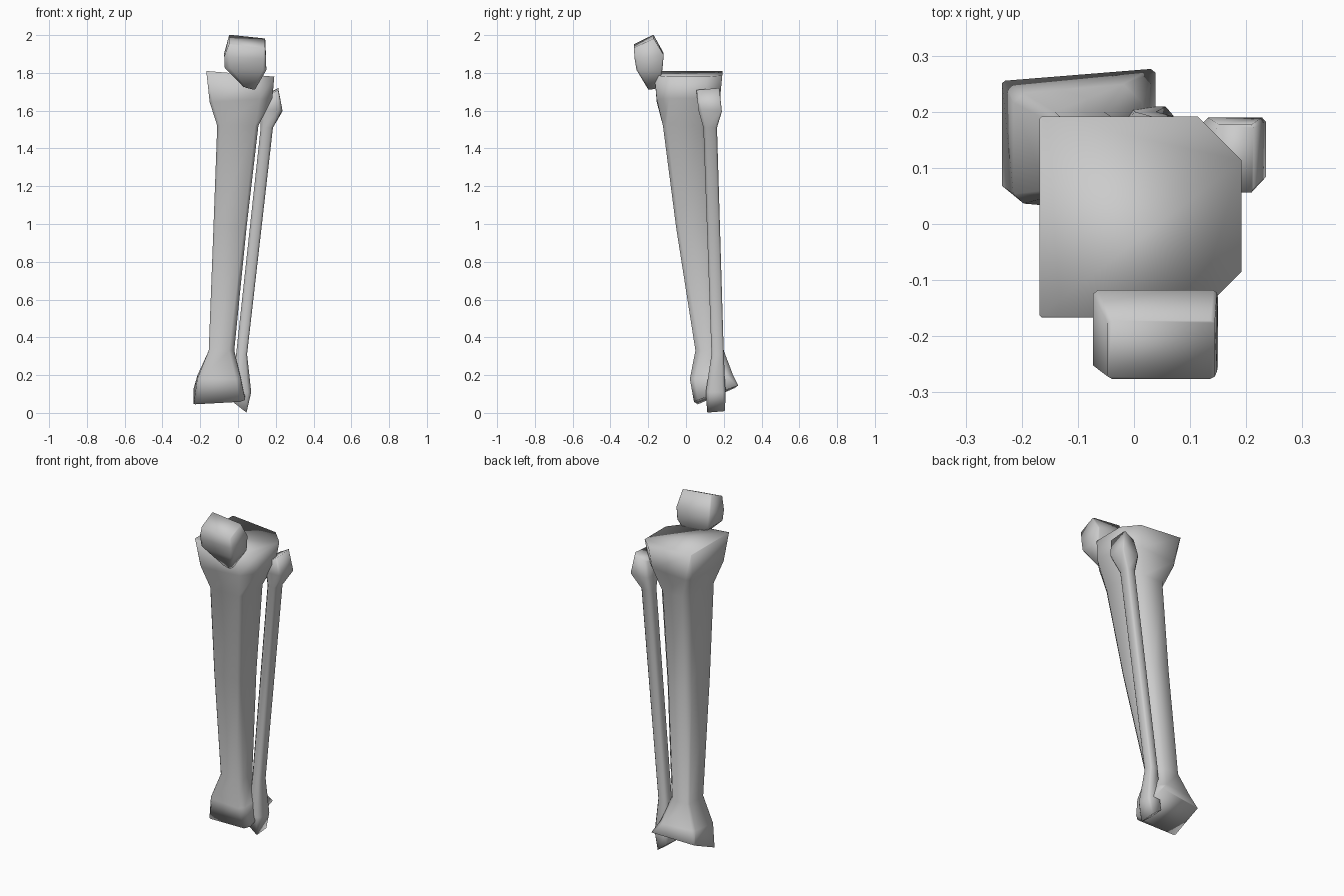
import bpy, bmesh, math


def ring_points(z, x0, x1, y0, y1, cuts, sx=0, sy=0, flare=0):
    """Rectangle with chamfered corners. cuts = chamfer share of the front-left,
    front-right, back-right, back-left corners; sx / sy = rise in z across the
    width / depth; flare = extra depth gained from left to right."""
    w, d = x1 - x0, y1 - y0
    fl, fr, br, bl = cuts
    unit = [(fl, 0), (1 - fr, 0), (1, fr), (1, 1 - br),
            (1 - br, 1), (bl, 1), (0, 1 - bl), (0, fl)]
    return [(x0 + u * w,
             y0 + v * d + flare * (u - 1) * (2 * v - 1),
             z + sx * (u - 0.5) + sy * (v - 0.5)) for u, v in unit]


def loft(name, rings):
    """Skin a bone through its rings, bottom to top, with closed ends."""
    bm = bmesh.new()
    loops = [[bm.verts.new(p) for p in ring_points(*r)] for r in rings]
    for a, b in zip(loops, loops[1:]):
        for i in range(8):
            j = (i + 1) % 8
            bm.faces.new((a[i], a[j], b[j], b[i]))
    bm.faces.new(loops[0][::-1])
    bm.faces.new(loops[-1])
    bmesh.ops.recalc_face_normals(bm, faces=bm.faces)
    for f in bm.faces:
        f.smooth = True
    mesh = bpy.data.meshes.new(name)
    bm.to_mesh(mesh)
    bm.free()
    ob = bpy.data.objects.new(name, mesh)
    bpy.context.collection.objects.link(ob)
    return ob


# Shin bone: flared ankle end, slanting shaft, wide knee plateau
shaft = (0.07, 0.08, 0.26, 0.15)
loft("shin_bone", [
    (0.095, -0.235, 0.038, 0.04, 0.277, (0.03, 0.1, 0.03, 0.02), 0.015, 0.085, 0.022),
    (0.19, -0.215, 0.015, 0.018, 0.252, (0.08, 0.12, 0.15, 0.08), 0, 0.02, 0.02),
    (0.33, -0.155, -0.02, 0.05, 0.20, (0.07, 0.2, 0.25, 0.1)),
    (0.98, -0.13, 0.045, -0.052, 0.165, shaft),
    (1.52, -0.11, 0.108, -0.122, 0.145, shaft),
    (1.655, -0.15, 0.182, -0.155, 0.18, (0.05, 0.2, 0.26, 0.08), 0.02),
    (1.795, -0.168, 0.192, -0.167, 0.192, (0.01, 0.23, 0.22, 0.01), -0.03),
])

# Calf bone: thin outer strut with a knob at each end
rod = (0.2, 0.18, 0.15, 0.2)
loft("calf_bone", [
    (0.033, -0.025, 0.045, 0.112, 0.207, (0.1, 0.06, 0.06, 0.1), -0.055, 0.008),
    (0.11, -0.02, 0.07, 0.105, 0.209, (0.15, 0.2, 0.15, 0.15)),
    (0.31, -0.01, 0.048, 0.135, 0.20, rod),
    (1.51, 0.12, 0.185, 0.092, 0.164, rod),
    (1.60, 0.118, 0.235, 0.065, 0.19, (0.2, 0.15, 0.06, 0.12), 0, -0.01),
    (1.695, 0.14, 0.213, 0.056, 0.177, (0.15, 0.05, 0.05, 0.15), 0.04, 0.01),
])

# Knee cap: blunt wedge with a slanted top and a narrow lower tip
loft("knee_cap", [
    (1.722, 0.03, 0.09, -0.20, -0.145, (0.2, 0.2, 0.2, 0.2), -0.015, 0.01),
    (1.82, -0.07, 0.15, -0.262, -0.125, (0.14, 0.08, 0.06, 0.08), -0.01),
    (1.89, -0.073, 0.148, -0.272, -0.118, (0.13, 0.06, 0.03, 0.04), -0.01, 0.02),
    (1.967, -0.047, 0.144, -0.276, -0.172, (0.04, 0.04, 0.04, 0.04), -0.02, 0.05),
])
